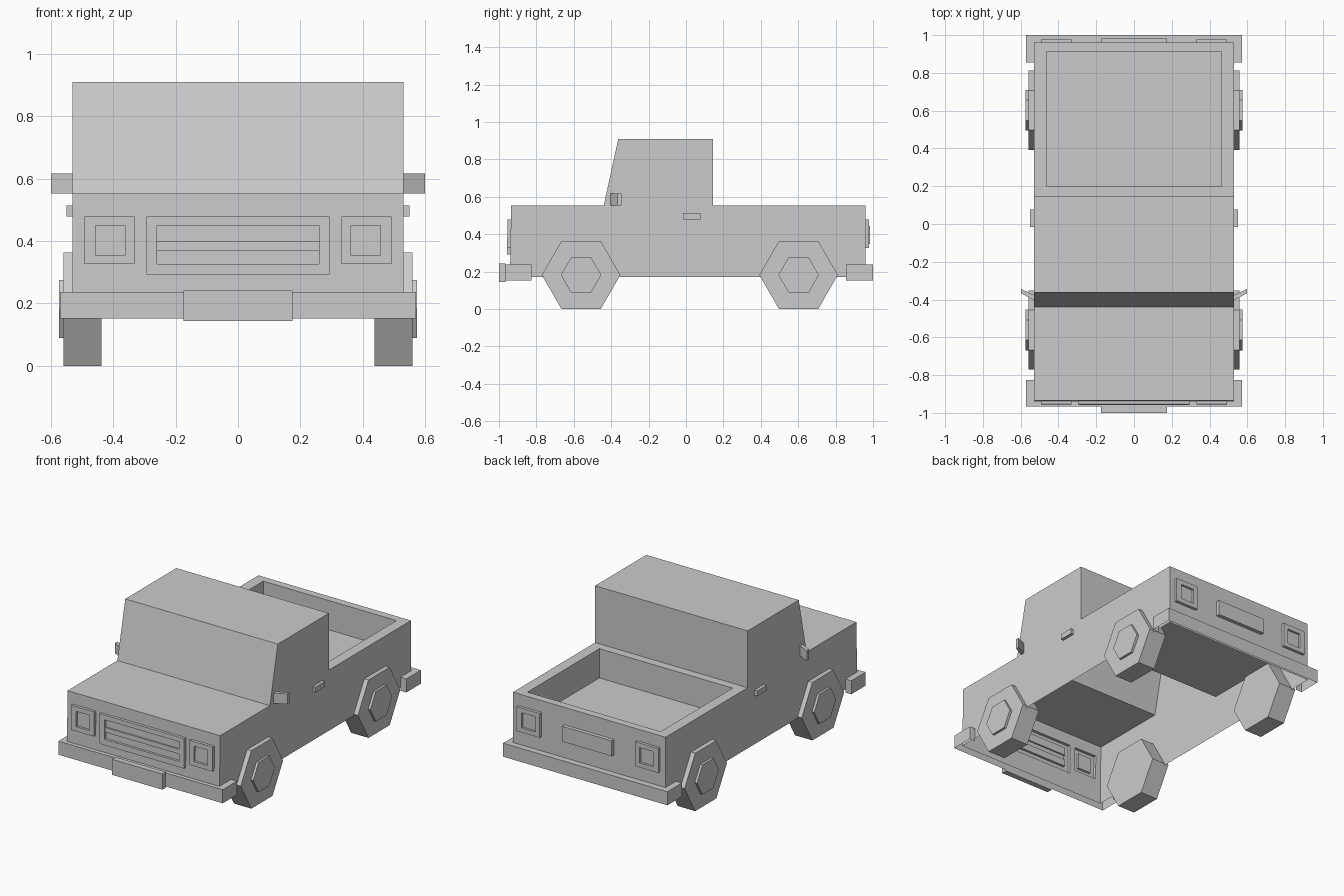
import bpy, bmesh, math
from mathutils import Vector

if "Cube" in bpy.data.objects:
    bpy.data.objects.remove(bpy.data.objects["Cube"])

grey = bpy.data.materials.new("matte_grey")
grey.diffuse_color = (0.6, 0.6, 0.6, 1)
grey.use_nodes = True
grey.node_tree.nodes["Principled BSDF"].inputs["Base Color"].default_value = grey.diffuse_color


def finish(name, bm, recalc=True):
    if recalc:
        bmesh.ops.recalc_face_normals(bm, faces=bm.faces[:])
    me = bpy.data.meshes.new(name)
    bm.to_mesh(me)
    bm.free()
    ob = bpy.data.objects.new(name, me)
    me.materials.append(grey)
    bpy.context.collection.objects.link(ob)
    return ob


def prism(pts, offset, skip=(), base=True):
    """Extrude a flat polygon along offset, leaving out chosen sides or the base."""
    bm = bmesh.new()
    a = [bm.verts.new(p) for p in pts]
    b = [bm.verts.new(Vector(p) + Vector(offset)) for p in pts]
    if base:
        bm.faces.new(a)
    bm.faces.new(b[::-1])
    n = len(pts)
    for i in range(n):
        if i not in skip:
            bm.faces.new((a[i], b[i], b[(i + 1) % n], a[(i + 1) % n]))
    return bm


def box(name, x0, x1, y0, y1, z0, z1):
    pts = [(x0, y0, z0), (x1, y0, z0), (x1, y1, z0), (x0, y1, z0)]
    return finish(name, prism(pts, (0, 0, z1 - z0)))


W, REAR, CAB_BACK = 0.53, 0.96, 0.145
BOTTOM, DECK = 0.172, 0.553
FRONT, FRONT_TOP = -0.941, -0.935


def end_wall(name, rects, y_bottom, y_top, d):
    """One stepped wall: each rect (x0, x1, z0, z1, height) raises its area by height."""
    xs = sorted({-W, W} | {v for r in rects for v in r[:2]})
    zs = sorted({BOTTOM, DECK} | {v for r in rects for v in r[2:4]})

    def level(i, j):
        if not (0 <= i < len(xs) - 1 and 0 <= j < len(zs) - 1):
            return None
        cx, cz, h = (xs[i] + xs[i + 1]) / 2, (zs[j] + zs[j + 1]) / 2, 0
        for x0, x1, z0, z1, height in rects:
            if x0 < cx < x1 and z0 < cz < z1:
                h = height
        return h

    bm = bmesh.new()

    def quad(*corners):
        bm.faces.new([bm.verts.new(
            (x, y_bottom + (y_top - y_bottom) * (z - BOTTOM) / (DECK - BOTTOM) + d * h, z))
            for x, z, h in corners])

    for i in range(len(xs) - 1):
        for j in range(len(zs) - 1):
            x0, x1, z0, z1, h = xs[i], xs[i + 1], zs[j], zs[j + 1], level(i, j)
            quad((x0, z0, h), (x1, z0, h), (x1, z1, h), (x0, z1, h))
            g = level(i + 1, j)
            if g is not None and g != h:
                quad((x1, z0, h), (x1, z0, g), (x1, z1, g), (x1, z1, h))
            g = level(i, j + 1)
            if g is not None and g != h:
                quad((x0, z1, h), (x1, z1, h), (x1, z1, g), (x0, z1, g))
    bmesh.ops.remove_doubles(bm, verts=bm.verts[:], dist=1e-5)
    bmesh.ops.recalc_face_normals(bm, faces=bm.faces[:])
    if sum(f.normal.y * f.calc_area() for f in bm.faces) * d < 0:
        bmesh.ops.reverse_faces(bm, faces=bm.faces[:])
    bmesh.ops.dissolve_limit(bm, angle_limit=0.01, verts=bm.verts[:], edges=bm.edges[:])
    finish(name, bm, recalc=False)


# Body shell: side profile swept across, open underneath and at both ends
profile = [(FRONT, BOTTOM), (FRONT_TOP, DECK), (-0.44, DECK), (-0.362, 0.91),
           (CAB_BACK, 0.91), (CAB_BACK, DECK), (REAR, DECK), (REAR, BOTTOM)]
bm = prism([(-W, y, z) for y, z in profile], (2 * W, 0, 0), skip=(0, 6, 7))
bmesh.ops.recalc_face_normals(bm, faces=bm.faces[:])
if max(bm.faces, key=lambda f: f.calc_center_median().z).normal.z < 0:
    bmesh.ops.reverse_faces(bm, faces=bm.faces[:])

# Cargo bed sunk into the rear deck
deck = next(f for f in bm.faces
            if f.calc_center_median().y > 0.5 and abs(f.normal.z) > 0.9)
bmesh.ops.inset_individual(bm, faces=[deck], thickness=0.05)
for v in deck.verts:
    v.co.x = math.copysign(0.463, v.co.x)
    v.co.y = 0.198 if v.co.y < 0.5 else 0.912
floor = bmesh.ops.extrude_discrete_faces(bm, faces=[deck])["faces"][0]
for v in floor.verts:
    v.co.z = 0.369
finish("body", bm, recalc=False)

# Front wall with grille and headlights, rear wall with tail lights and plate
lamps = []
for s in (-1, 1):
    lamps.append((*sorted((s * 0.332, s * 0.492)), 0.326, 0.479, 0.018))
    lamps.append((*sorted((s * 0.362, s * 0.457)), 0.354, 0.45, 0.004))
grille = [(-0.294, 0.294, 0.292, 0.479, 0.018),
          (-0.259, 0.259, 0.327, 0.45, 0.003),
          (-0.259, 0.259, 0.37, 0.4, 0.012)]
end_wall("front_wall", lamps + grille, FRONT, FRONT_TOP, -1)
end_wall("rear_wall", lamps + [(-0.172, 0.172, 0.348, 0.444, 0.024)], REAR, REAR, 1)


# Bumpers wrapping round the corners, hollow underneath
def bumper(name, y_out, y_in, y_end, z0, z1):
    xo = 0.571
    pts = [(-xo, y_end), (-xo, y_out), (xo, y_out), (xo, y_end),
           (W, y_end), (W, y_in), (-W, y_in), (-W, y_end)]
    bm = prism([(x, y, z0) for x, y in pts], (0, 0, z1 - z0), skip=(4, 5, 6), base=False)
    bmesh.ops.recalc_face_normals(bm, faces=bm.faces[:])
    if max(bm.faces, key=lambda f: f.calc_center_median().z).normal.z < 0:
        bmesh.ops.reverse_faces(bm, faces=bm.faces[:])
    finish(name, bm, recalc=False)


bumper("front_bumper", -0.967, FRONT, -0.825, 0.152, 0.237)
bumper("rear_bumper", 1.0, REAR, 0.855, 0.152, 0.237)
box("front_plate", -0.175, 0.175, -1.0, -0.965, 0.144, 0.242)


# Six-sided wheel with a raised hub on its outer face
def wheel(name, s, y, z):
    bm = bmesh.new()
    rings = [[bm.verts.new((s * x, y + r * math.cos(i * math.pi / 3),
                            z + r * math.sin(i * math.pi / 3))) for i in range(6)]
             for x, r in ((0.438, 0.21), (0.559, 0.21), (0.559, 0.108), (0.574, 0.108))]
    for a, b in zip(rings, rings[1:]):
        for i in range(6):
            j = (i + 1) % 6
            bm.faces.new((a[i], a[j], b[j], b[i]))
    bm.faces.new(rings[0])
    bm.faces.new(rings[-1])
    finish(name, bm)


for s, side in ((-1, "left"), (1, "right")):
    wheel(f"{side}_front_wheel", s, -0.561, 0.182)
    wheel(f"{side}_rear_wheel", s, 0.602, 0.182)

    # Door handle
    box(f"{side}_door_handle", *sorted((s * 0.53, s * 0.55)), -0.015, 0.078, 0.479, 0.513)

    # Swept-back wing mirror
    pts = [(s * 0.53, -0.403), (s * 0.599, -0.366), (s * 0.599, -0.344), (s * 0.53, -0.376)]
    finish(f"{side}_mirror", prism([(x, y, 0.553) for x, y in pts], (0, 0, 0.064)))
